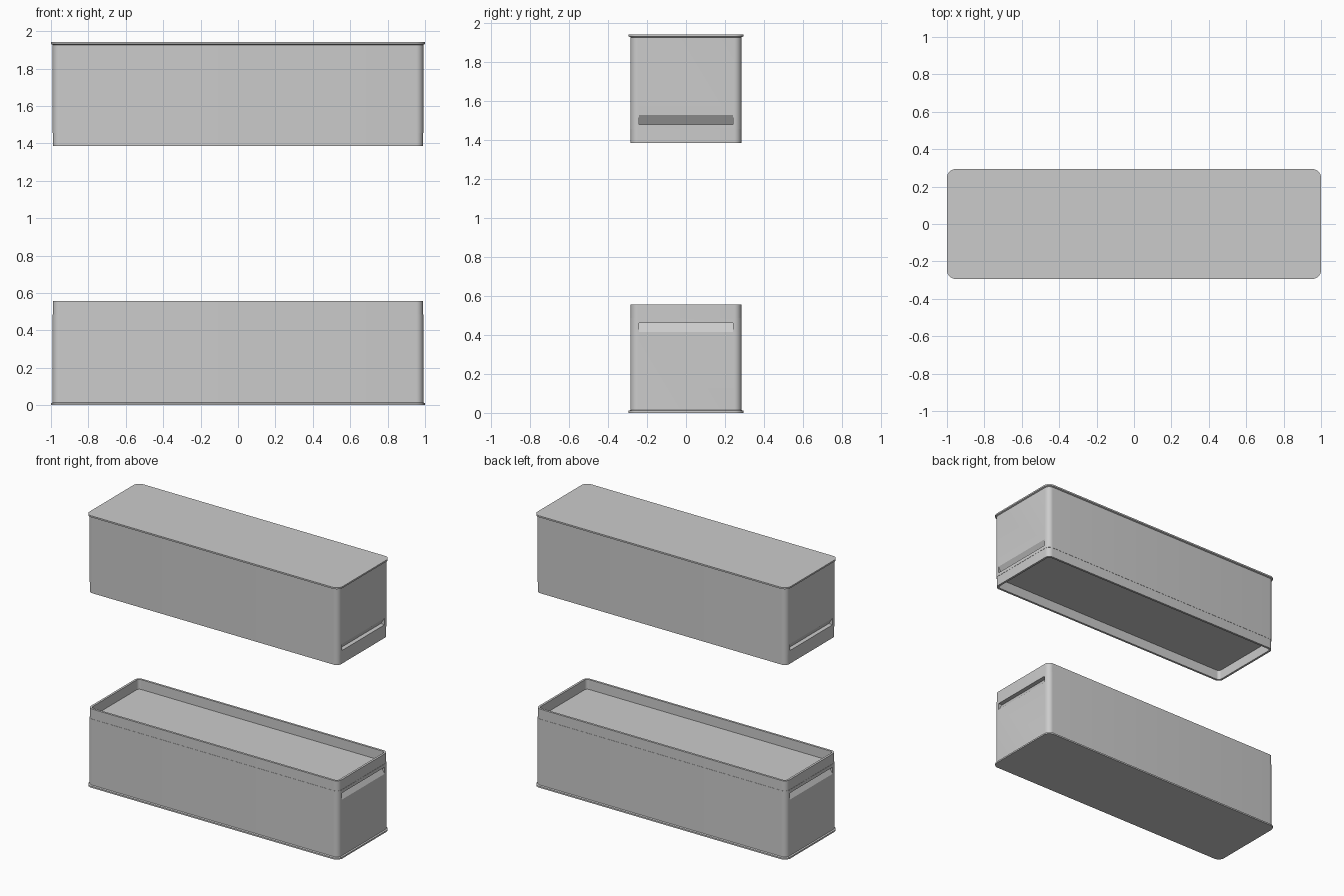
import bpy, bmesh, math

if "Cube" in bpy.data.objects:
    bpy.data.objects.remove(bpy.data.objects["Cube"])

TOP = 1.942      # overall height of the pair
H = 0.557        # height of one bin


def ring(bm, hx, hy, r, z, seg=8):
    """Rounded rectangle of vertices at height z."""
    verts = []
    for i, (sx, sy) in enumerate([(1, 1), (-1, 1), (-1, -1), (1, -1)]):
        for k in range(seg + 1):
            a = math.pi / 2 * (i + k / seg)
            verts.append(bm.verts.new((sx * (hx - r) + r * math.cos(a),
                                       sy * (hy - r) + r * math.sin(a), z)))
    return verts


def new_object(name, bm):
    bmesh.ops.recalc_face_normals(bm, faces=bm.faces[:])
    me = bpy.data.meshes.new(name)
    bm.to_mesh(me)
    bm.free()
    ob = bpy.data.objects.new(name, me)
    bpy.context.collection.objects.link(ob)
    return ob


# Bin body: base flange, walls, seam, rim and sunken deck (inset from flange, z)
profile = [(0, 0), (0, 0.011), (0.009, 0.015), (0.009, 0.486),
           (0.0105, 0.486), (0.0105, H), (0.026, H), (0.026, 0.487)]
bm = bmesh.new()
rings = [ring(bm, 1 - d, 0.294 - d, 0.047 - d, z) for d, z in profile]
for a, b in zip(rings, rings[1:]):
    for i in range(len(a)):
        j = (i + 1) % len(a)
        bm.faces.new((a[i], a[j], b[j], b[i]))
bm.faces.new(rings[0])
bm.faces.new(rings[-1])
body = new_object("lower_bin", bm)

# Sloped finger recess cutters, one per end
bm = bmesh.new()
for s in (-1, 1):
    tri = [(0.991, 0.415), (0.960, 0.462), (1.03, 0.462), (1.03, 0.415)]
    ends = [[bm.verts.new((s * x, y, z)) for x, z in tri] for y in (-0.24, 0.24)]
    bm.faces.new(ends[0])
    bm.faces.new(ends[1])
    for i in range(4):
        j = (i + 1) % 4
        bm.faces.new((ends[0][i], ends[0][j], ends[1][j], ends[1][i]))
cutter = new_object("recess_cutter", bm)
cutter.hide_render = True

# Cut the recesses and smooth the rounded corners
bpy.context.view_layer.objects.active = body
body.select_set(True)
mod = body.modifiers.new("recess", 'BOOLEAN')
mod.operation = 'DIFFERENCE'
mod.object = cutter
mod.solver = 'EXACT'
bpy.ops.object.modifier_apply(modifier=mod.name)
bpy.data.objects.remove(cutter)
bpy.ops.object.shade_smooth_by_angle(angle=math.radians(25))

# Upper bin: the same part turned upside down
upper = body.copy()
upper.name = "upper_bin"
upper.rotation_euler = (math.pi, 0, 0)
upper.location = (0, 0, TOP)
bpy.context.collection.objects.link(upper)
